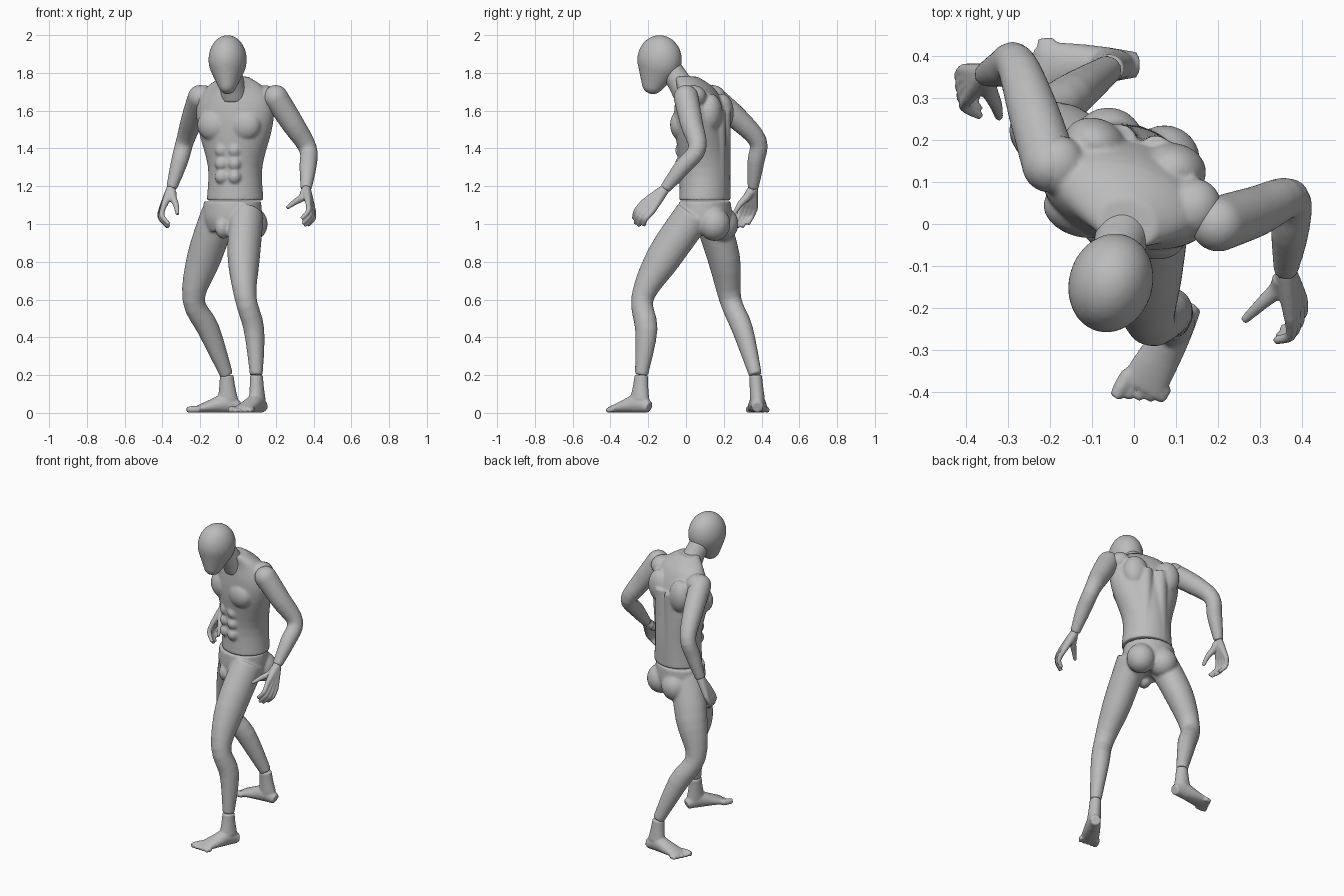
import bpy, bmesh, math
from mathutils import Vector, Matrix

cube = bpy.data.objects.get("Cube")
if cube:
    bpy.data.objects.remove(cube)

grey = bpy.data.materials.new("matte grey")
grey.use_nodes = True
tone = (0.5, 0.5, 0.5, 1)
grey.diffuse_color = tone
grey.node_tree.nodes["Principled BSDF"].inputs["Base Color"].default_value = tone

UP = Vector((0, 0, 1))
FRONT = Vector((-0.3, -0.95, 0)).normalized()   # way the trunk faces
SIDE = UP.cross(FRONT)                          # towards the model's left
YAW = math.atan2(SIDE.y, SIDE.x)
CORE = Vector((-0.02, 0.09, 0))


def spline(points, steps=4):
    """Smooth path through vectors of x, y, z, half width, half depth."""
    path = []
    for i in range(len(points) - 1):
        before, start = points[max(i - 1, 0)], points[i]
        end, after = points[i + 1], points[min(i + 2, len(points) - 1)]
        leave, arrive = (end - before) / 2, (after - start) / 2
        for k in range(steps):
            t = k / steps
            ease = t * t * (3 - 2 * t)
            path.append(start.lerp(end, ease) + leave * (t * (1 - t) ** 2) - arrive * (t * t * (1 - t)))
    return path + [points[-1]]


def loft(bm, centres, widths, depths=None, facing=FRONT, level=False, sides=24):
    """Skin elliptical sections strung along a smooth path."""
    depths = depths or widths
    path = spline([Vector((*c, w, d)) for c, w, d in zip(centres, widths, depths)])
    spots = [Vector(p[:3]) for p in path]
    rings = []
    for i, p in enumerate(path):
        along = spots[min(i + 1, len(spots) - 1)] - spots[max(i - 1, 0)]
        along = UP if level else along.normalized()
        across = along.cross(facing).normalized()
        forward = across.cross(along)
        ring = []
        for k in range(sides):
            angle = math.tau * k / sides
            spot = spots[i] + across * (p[3] * math.cos(angle)) + forward * (p[4] * math.sin(angle))
            spot.z = max(spot.z, 0)
            ring.append(bm.verts.new(spot))
        rings.append(ring)
    for low, high in zip(rings, rings[1:]):
        for k in range(sides):
            nxt = (k + 1) % sides
            bm.faces.new((low[k], low[nxt], high[nxt], high[k]))
    bm.faces.new(rings[0])
    bm.faces.new(rings[-1])


def ball(bm, centre, radii):
    matrix = Matrix.Translation(centre) @ Matrix.Rotation(YAW, 4, "Z") @ Matrix.Diagonal((*radii, 1))
    bmesh.ops.create_uvsphere(bm, u_segments=24, v_segments=16, radius=1, matrix=matrix)


def trunk(side, front, height):
    return CORE + SIDE * side + FRONT * front + UP * height


def finish(bm, name, voxel=0.008, smooth=5):
    """Fuse the overlapping forms into one smooth skin."""
    bmesh.ops.recalc_face_normals(bm, faces=bm.faces)
    mesh = bpy.data.meshes.new(name)
    bm.to_mesh(mesh)
    bm.free()
    mesh.materials.append(grey)
    mesh.shade_smooth()
    obj = bpy.data.objects.new(name, mesh)
    bpy.context.collection.objects.link(obj)
    fuse = obj.modifiers.new("fuse", "REMESH")
    fuse.mode = "VOXEL"
    fuse.voxel_size = voxel
    fuse.use_smooth_shade = True
    soften = obj.modifiers.new("soften", "SMOOTH")
    soften.factor = 0.5
    soften.iterations = smooth


# Head: a skull swept down into a narrow chin
bm = bmesh.new()
skull, chin = Vector((-0.055, -0.14, 1.87)), Vector((-0.055, -0.175, 1.745))
skull_size, chin_size = Vector((0.1, 0.12, 0.13)), Vector((0.05, 0.06, 0.058))
steps = 8
for i in range(steps + 1):
    ball(bm, skull.lerp(chin, i / steps), skull_size.lerp(chin_size, i / steps))
finish(bm, "head")

# Neck
bm = bmesh.new()
loft(bm, [(-0.02, 0.01, 1.68), (-0.03, -0.035, 1.75), (-0.045, -0.08, 1.82)], (0.075, 0.064, 0.06))
finish(bm, "neck")

# Torso with chest, stomach, shoulder blade and spine muscles
bm = bmesh.new()
heights = (1.125, 1.3, 1.5, 1.62, 1.72, 1.78)
leans = (0.1, 0.1, 0.08, 0.07, 0.05, 0)
loft(bm, [(-0.015, y, z) for y, z in zip(leans, heights)],
     (0.152, 0.145, 0.2, 0.21, 0.16, 0.07), (0.135, 0.132, 0.132, 0.12, 0.09, 0.06), level=True, sides=40)
for s in (-1, 1):
    ball(bm, trunk(0.085 * s, 0.09, 1.525), (0.09, 0.06, 0.085))
    ball(bm, trunk(0.1 * s, -0.075, 1.59), (0.075, 0.06, 0.1))
    ball(bm, trunk(0.17 * s, 0, 1.675), (0.065, 0.07, 0.06))
    for row in range(3):
        ball(bm, trunk(0.036 * s, 0.108, 1.25 + 0.07 * row), (0.036, 0.034, 0.038))
    loft(bm, [trunk(0.045 * s, -0.095, z) for z in (1.13, 1.4, 1.6)], [0.043] * 3)
finish(bm, "torso")

# Pelvis and both legs down to the ankles
bm = bmesh.new()
loft(bm, [(-0.03, 0.1, z) for z in (0.96, 1.03, 1.12)], (0.13, 0.158, 0.153), (0.12, 0.14, 0.136),
     level=True, sides=40)
for s in (-1, 1):
    ball(bm, trunk(0.07 * s, -0.085, 1), (0.085, 0.085, 0.09))
ball(bm, trunk(-0.03, 0.1, 0.98), (0.042, 0.055, 0.058))
left_ankle, right_ankle = (0.097, -0.236, 0.2), (-0.06, 0.368, 0.2)
# hip, thigh, knee, calf, ankle
left_leg = [(0.045, 0.04, 1.05), (0.03, -0.12, 0.82), (0.04, -0.23, 0.61), (0.085, -0.21, 0.44), left_ankle]
right_leg = [(-0.1, 0.13, 1.05), (-0.18, 0.2, 0.82), (-0.235, 0.235, 0.6), (-0.155, 0.3, 0.44), right_ankle]
for leg, facing in ((left_leg, Vector((-0.3, -0.9, 0))), (right_leg, Vector((-0.9, -0.5, 0)))):
    loft(bm, leg, (0.09, 0.084, 0.058, 0.054, 0.034), (0.1, 0.094, 0.06, 0.06, 0.035), facing)
finish(bm, "pelvis_and_legs")


# Feet with toes; medial is -1 when the big toe lies right of the facing
def foot(name, ankle, heel, facing, medial):
    facing = facing.normalized()
    across = UP.cross(facing) * medial
    heel, ankle = Vector(heel), Vector(ankle)
    bm = bmesh.new()
    instep = heel + facing * 0.02 + UP * 0.07
    loft(bm, [ankle, ankle.lerp(instep, 0.5), instep], (0.034, 0.036, 0.04), (0.036, 0.043, 0.055), facing)
    reach, half_heights = (-0.04, 0.03, 0.1, 0.19), (0.03, 0.05, 0.037, 0.017)
    loft(bm, [heel + facing * r + UP * h for r, h in zip(reach, half_heights)],
         (0.03, 0.042, 0.05, 0.057), half_heights, UP)
    for toe in range(5):
        size = 0.014 if toe else 0.019
        base = heel + facing * (0.17 - 0.004 * toe) + across * (0.043 - 0.0235 * toe) + UP * 0.019
        tip = base + facing * (0.068 - 0.007 * toe) + UP * (size - 0.021)
        loft(bm, [base, base.lerp(tip, 0.6), tip], (size, size, size * 0.75), facing=UP, sides=12)
    finish(bm, name, voxel=0.006, smooth=4)


foot("left_foot", left_ankle, (0.112, -0.228, 0), Vector((-0.5, -0.86, 0)), -1)
foot("right_foot", right_ankle, (-0.034, 0.378, 0), Vector((-1, 0, 0)), 1)

# Arms: shoulder, upper arm, elbow, forearm, wrist
left_wrist, right_wrist = (0.36, -0.112, 1.185), (-0.352, 0.355, 1.19)
left_arm = [(0.2, 0, 1.67), (0.29, 0.03, 1.53), (0.37, 0.06, 1.4), (0.37, -0.02, 1.3), left_wrist]
right_arm = [(-0.2, 0.14, 1.67), (-0.24, 0.27, 1.56), (-0.28, 0.38, 1.44), (-0.31, 0.37, 1.33), right_wrist]
for name, arm in (("left_arm", left_arm), ("right_arm", right_arm)):
    bm = bmesh.new()
    loft(bm, arm, (0.066, 0.06, 0.048, 0.045, 0.029))
    ball(bm, arm[0], [0.066] * 3)
    finish(bm, name, smooth=4)


# Hands: a palm fanning to the knuckles, then curled fingers and a thumb
def hand(name, wrist, index, little, bend, curl, thumb):
    bm = bmesh.new()
    wrist, index, little, bend, curl = map(Vector, (wrist, index, little, bend, curl))
    grip = Vector((1, 0.3, 0.1))
    for finger, size in enumerate((0.95, 1.05, 1, 0.8)):
        knuckle = index.lerp(little, finger / 3)
        middle = knuckle + bend * size
        tip = middle + curl * size
        loft(bm, [wrist, wrist.lerp(knuckle, 0.5), knuckle], (0.026, 0.022, 0.016), facing=grip, sides=12)
        loft(bm, [knuckle, middle, tip], (0.0155, 0.0135, 0.01), facing=grip, sides=12)
    root = wrist.lerp(Vector(thumb[0]), 0.4)
    loft(bm, [root, *thumb], (0.024, 0.021, 0.0155, 0.01), facing=UP, sides=12)
    finish(bm, name, voxel=0.005, smooth=3)


hand("left_hand", left_wrist, (0.372, -0.225, 1.115), (0.398, -0.18, 1.065),
     (0, -0.042, -0.048), (-0.038, -0.012, -0.044),
     [(0.34, -0.155, 1.14), (0.3, -0.192, 1.115), (0.26, -0.23, 1.085)])
hand("right_hand", right_wrist, (-0.393, 0.3, 1.095), (-0.405, 0.365, 1.08),
     (-0.01, -0.022, -0.053), (0.04, -0.024, -0.048),
     [(-0.345, 0.32, 1.14), (-0.328, 0.283, 1.1), (-0.32, 0.253, 1.05)])
